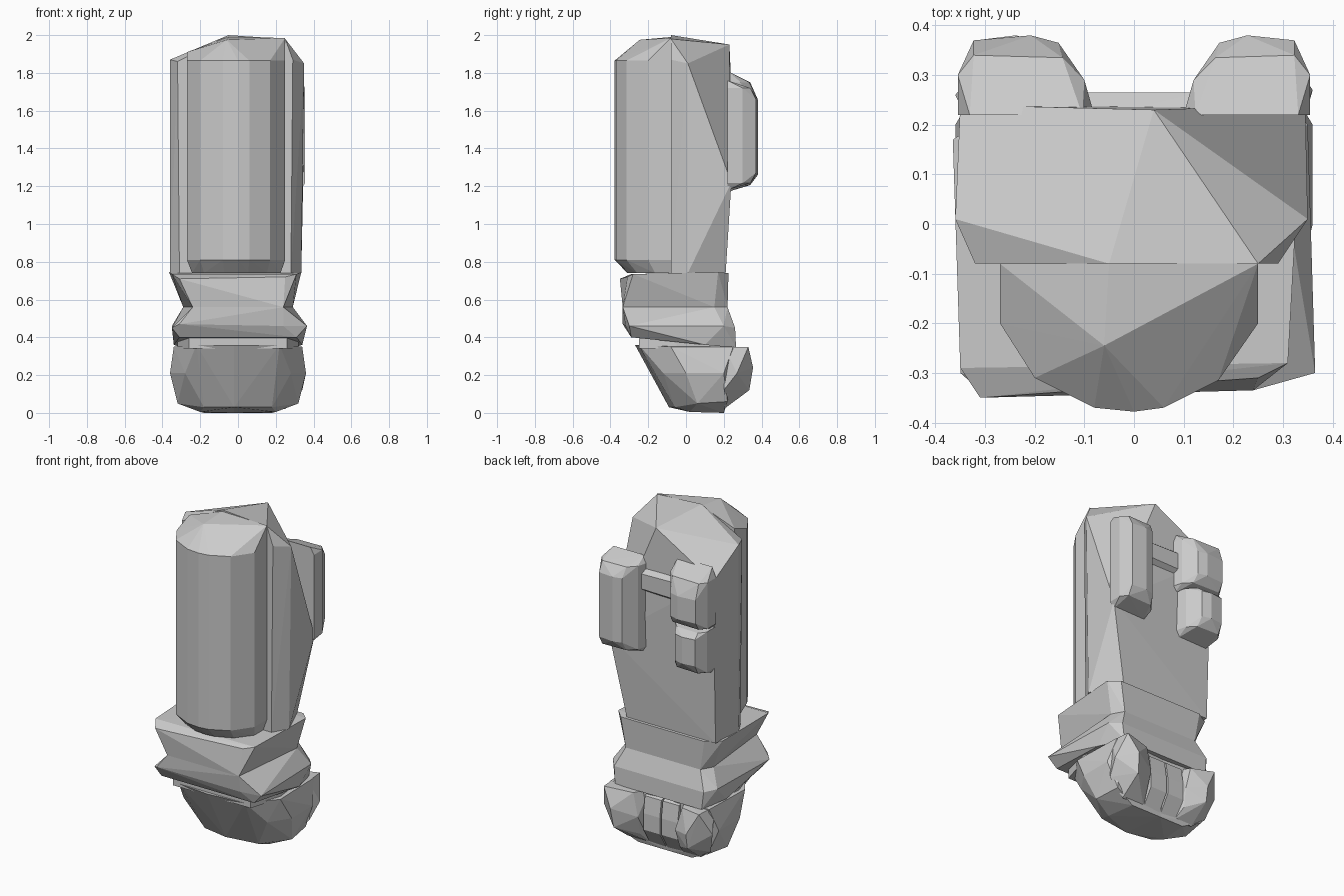
import bpy, bmesh


def hull(name, pts):
    """Flat-faced convex part around a few corner points."""
    bm = bmesh.new()
    for p in pts:
        bm.verts.new(p)
    bmesh.ops.convex_hull(bm, input=bm.verts)
    loose = [v for v in bm.verts if not v.link_faces]
    bmesh.ops.delete(bm, geom=loose, context='VERTS')
    bmesh.ops.recalc_face_normals(bm, faces=bm.faces)
    me = bpy.data.meshes.new(name)
    bm.to_mesh(me)
    bm.free()
    ob = bpy.data.objects.new(name, me)
    bpy.context.collection.objects.link(ob)
    return ob


def sym(*pts):
    """Points plus their mirror across x = 0."""
    return [(s * x, y, z) for x, y, z in pts for s in (-1, 1)]


def pad(name, xin, xout, z0, z1, top=.1, bottom=.06):
    """Pad on the back, sloping on the inner side and rounded at its outer face."""
    d = .08 if xout > xin else -.08
    pts = []
    for z, zi, zf in ((z0, z0 + bottom * .4, z0 + bottom), (z1, z1 - top * .4, z1 - top)):
        pts += [(xin + d * .3, .22, z), (xout - d * .3, .22, z),
                (xin, .22, zi), (xout, .22, zi), (xout, .3, zi),
                (xin + d * .25, .29, zi), (xout - d * .4, .34, zi), (xin + d * .8, .335, zi),
                (xin + d * .9, .365, zf), (xin + d * 1.6, .38, zf), (xout - d * .4, .37, zf)]
    return hull(name, pts)


# Forearm core with faceted, sloping top
hull("forearm_core", [
    (-.36, .01, 1.87), (-.05, -.08, 2.0), (.25, -.08, 1.98), (.35, .01, 1.85),
    (.04, .23, 1.95), (-.35, .24, 1.73), (.345, .24, 1.22), (-.32, -.08, 1.86),
    (.29, -.08, 1.87),
    (-.36, .01, .74), (.335, .01, .74), (-.31, -.08, .74), (.28, -.08, .74),
    (-.345, .21, .74), (.25, .21, .74)])

# Rounded front guard
arc = [(-.27, -.08), (-.27, -.2), (-.2, -.31), (-.08, -.37), (0, -.378), (.06, -.37),
       (.17, -.315), (.25, -.2), (.25, -.08)]
hull("front_guard",
     [(x, y, 1.865) for x, y in arc] + [(x, y, .81) for x, y in arc]
     + [(x * .9, y * .82, .74) for x, y in arc]
     + [(-.27, -.08, 1.91), (-.06, -.245, 1.975), (-.05, -.08, 1.99), (.25, -.08, 1.985)])

# Flared cuffs at the wrist, with the wrist itself closing the gap to the fist
waist = sym((.24, -.335, .56), (.29, .15, .56), (.25, .22, .56))
hull("upper_cuff", waist + [
    (-.31, -.35, .71), (.25, -.31, .72), (-.35, -.29, .735), (.31, -.28, .735),
    (-.365, .17, .745), (.335, .17, .745), (-.28, .225, .74), (.28, .225, .74)])
hull("lower_cuff", waist + sym(
    (.35, .2, .46), (.3, .26, .45), (.31, -.29, .4), (.34, .1, .36), (.29, .265, .345))
    + [(-.35, -.3, .45), (.365, -.3, .46), (-.31, -.335, .47), (.24, -.32, .46)])
hull("wrist", sym((.26, -.25, .34), (.32, -.05, .34), (.29, .22, .34),
                  (.26, -.25, .42), (.32, -.05, .42), (.29, .22, .42)))

# Fist: two halves of the hand, then curled fingers and thumb
for side, s in (("left", -1), ("right", 1)):
    hull(side + "_hand_half", [(s * x - .02 * (x == 0), y, z) for x, y, z in (
        (0, -.27, .36), (.22, -.25, .36), (.34, -.08, .35), (.33, .25, .35),
        (0, .23, .35), (.36, .0, .21), (.36, .2, .21), (.28, -.12, .21),
        (0, -.17, .2), (.32, .06, .05), (.3, .22, .06), (.18, -.06, .03),
        (0, -.09, .03), (.2, .02, .005), (.18, .2, 0), (0, .2, 0),
        (0, .23, .15))])
hull("thumb", [
    (.1, .2, .34), (.33, .2, .35), (.32, .33, .35), (.15, .29, .34),
    (.36, .27, .21), (.26, .355, .24), (.12, .29, .2), (.34, .2, .12),
    (.25, .335, .12), (.13, .25, .08), (.25, .2, .02), (.1, .2, .02)])
hull("little_finger", [
    (-.33, .2, .35), (-.14, .2, .34), (-.31, .32, .34), (-.17, .28, .33),
    (-.36, .26, .21), (-.24, .345, .21), (-.13, .29, .19), (-.32, .22, .08),
    (-.24, .33, .12), (-.14, .26, .08), (-.24, .2, .02), (-.12, .2, .02)])
for i, x in enumerate((-.075, .045)):
    hull("middle_finger_%d" % (i + 1), [
        (x + d, y, z) for d in (-.055, .055) for y, z in (
            (.2, .34), (.25, .32), (.265, .22), (.265, .12), (.2, .015))])

# Pads on the back: one tall pad, two stacked pads and the link between them
pad("tall_pad", .1, .355, 1.18, 1.76, top=.1, bottom=.09)
pad("upper_pad", -.08, -.355, 1.44, 1.81, top=.15, bottom=.08)
pad("lower_pad", -.11, -.35, 1.17, 1.47, top=.05, bottom=.09)
hull("pad_link", [
    (x, y, z) for x, h in ((-.13, .1), (-.07, .05), (.06, .05), (.13, .09))
    for y, z in ((.2, 1.62 - h), (.2, 1.62 + h), (.265, 1.62 - h * .5), (.265, 1.62 + h * .5))])
